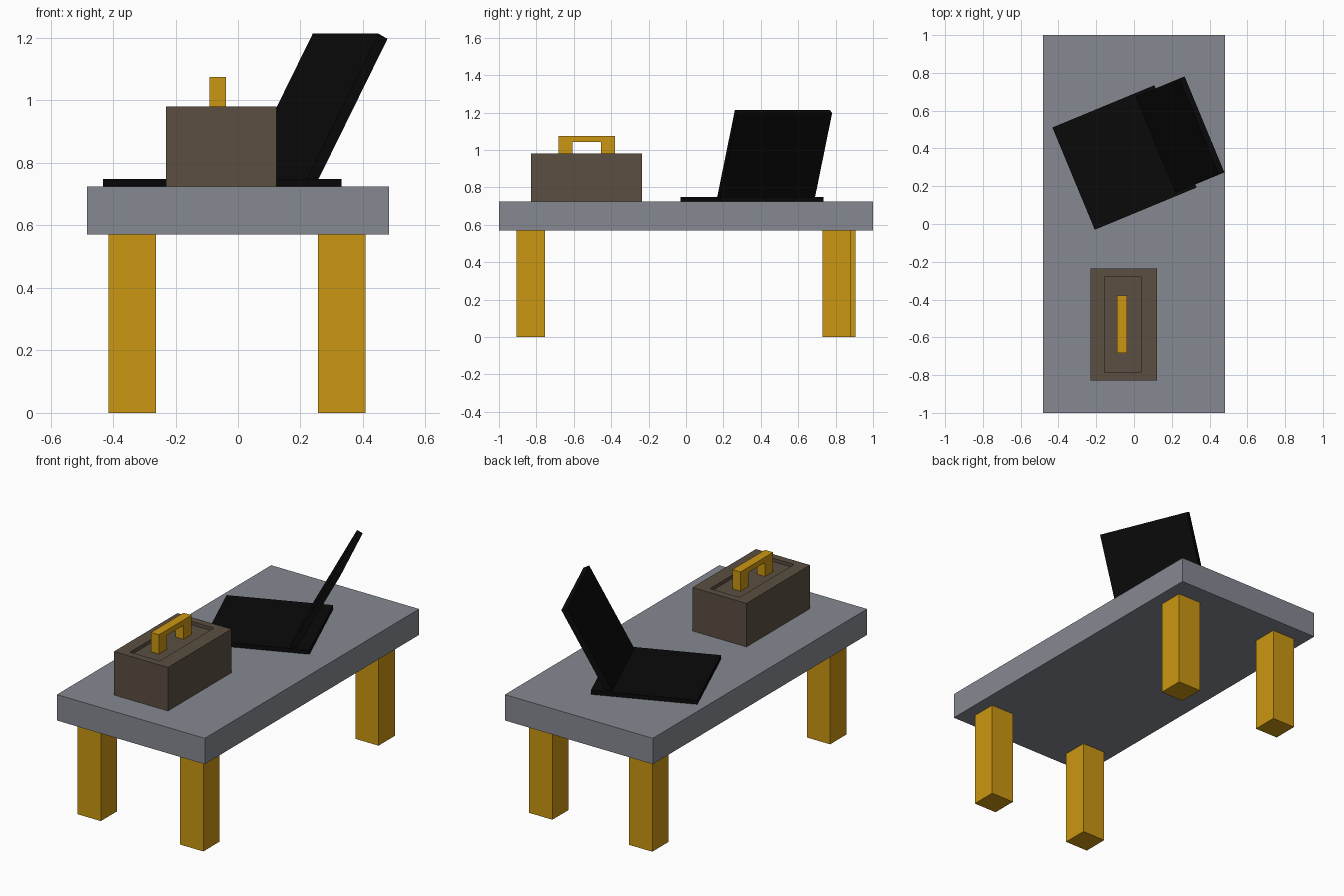
import bpy, bmesh, math
from mathutils import Matrix, Vector

if "Cube" in bpy.data.objects:
    bpy.data.objects.remove(bpy.data.objects["Cube"])


def material(name, rgb):
    m = bpy.data.materials.new(name)
    m.diffuse_color = (*rgb, 1)
    m.use_nodes = True
    m.node_tree.nodes["Principled BSDF"].inputs["Base Color"].default_value = m.diffuse_color
    return m


slate = material("slate", (0.24, 0.25, 0.29))
gold = material("gold", (0.60, 0.31, 0.006))
brown = material("brown", (0.105, 0.078, 0.054))
black = material("black", (0.003, 0.003, 0.003))


def finish(name, bm, mat, matrix=Matrix()):
    bmesh.ops.recalc_face_normals(bm, faces=bm.faces)
    me = bpy.data.meshes.new(name)
    bm.to_mesh(me)
    bm.free()
    me.materials.append(mat)
    ob = bpy.data.objects.new(name, me)
    ob.matrix_world = matrix
    bpy.context.collection.objects.link(ob)
    return ob


def box_bm(lo, hi):
    lo, hi = Vector(lo), Vector(hi)
    bm = bmesh.new()
    bmesh.ops.create_cube(bm, size=1, matrix=Matrix.Translation((lo + hi) / 2)
                          @ Matrix.Diagonal((*(hi - lo), 1)))
    return bm


TOP = 0.724

# Table top
finish("table_top", box_bm((-0.483, -1, 0.571), (0.483, 1, TOP)), slate)

# Legs, the back right one sits slightly further in
legs = [("front_left_leg", -0.338, -0.83), ("front_right_leg", 0.332, -0.83),
        ("back_left_leg", -0.338, 0.83), ("back_right_leg", 0.332, 0.805)]
for name, x, y in legs:
    finish(name, box_bm((x - 0.076, y - 0.076, 0), (x + 0.076, y + 0.076, 0.571)), gold)

# Case with a shallow recess in its lid
bm = box_bm((-0.23, -0.829, TOP), (0.123, -0.236, 0.981))
lid = max(bm.faces, key=lambda f: f.calc_center_median().z)
bmesh.ops.inset_individual(bm, faces=[lid], thickness=0.06)
for v in lid.verts:
    v.co.x = -0.155 if v.co.x < -0.05 else 0.038
floor = bmesh.ops.extrude_discrete_faces(bm, faces=[lid])["faces"][0]
bmesh.ops.translate(bm, verts=floor.verts, vec=(0, 0, -0.02))
finish("case", bm, brown)

# Arched handle: U profile extruded across x
profile = [(-0.683, 0.961), (-0.683, 1.075), (-0.379, 1.075), (-0.379, 0.961),
           (-0.455, 0.961), (-0.455, 1.043), (-0.607, 1.043), (-0.607, 0.961)]
bm = bmesh.new()
face = bm.faces.new([bm.verts.new((-0.091, y, z)) for y, z in profile])
side = bmesh.ops.extrude_face_region(bm, geom=[face])["geom"]
bmesh.ops.translate(bm, verts=[g for g in side if isinstance(g, bmesh.types.BMVert)],
                    vec=(0.053, 0, 0))
finish("case_handle", bm, gold)

# Laptop: base slab and tilted screen, turned on the table
turn = Matrix.Translation((-0.05, 0.352, 0)) @ Matrix.Rotation(math.radians(22.5), 4, 'Z')
finish("laptop_base", box_bm((-0.292, -0.293, TOP), (0.292, 0.293, 0.748)), black, turn)
tilt = Matrix.Translation((0.427, 0, 1.2135)) @ Matrix.Rotation(math.radians(28), 4, 'Y')
finish("laptop_screen", box_bm((0, -0.275, -0.55), (0.035, 0.275, 0)), black, turn @ tilt)
